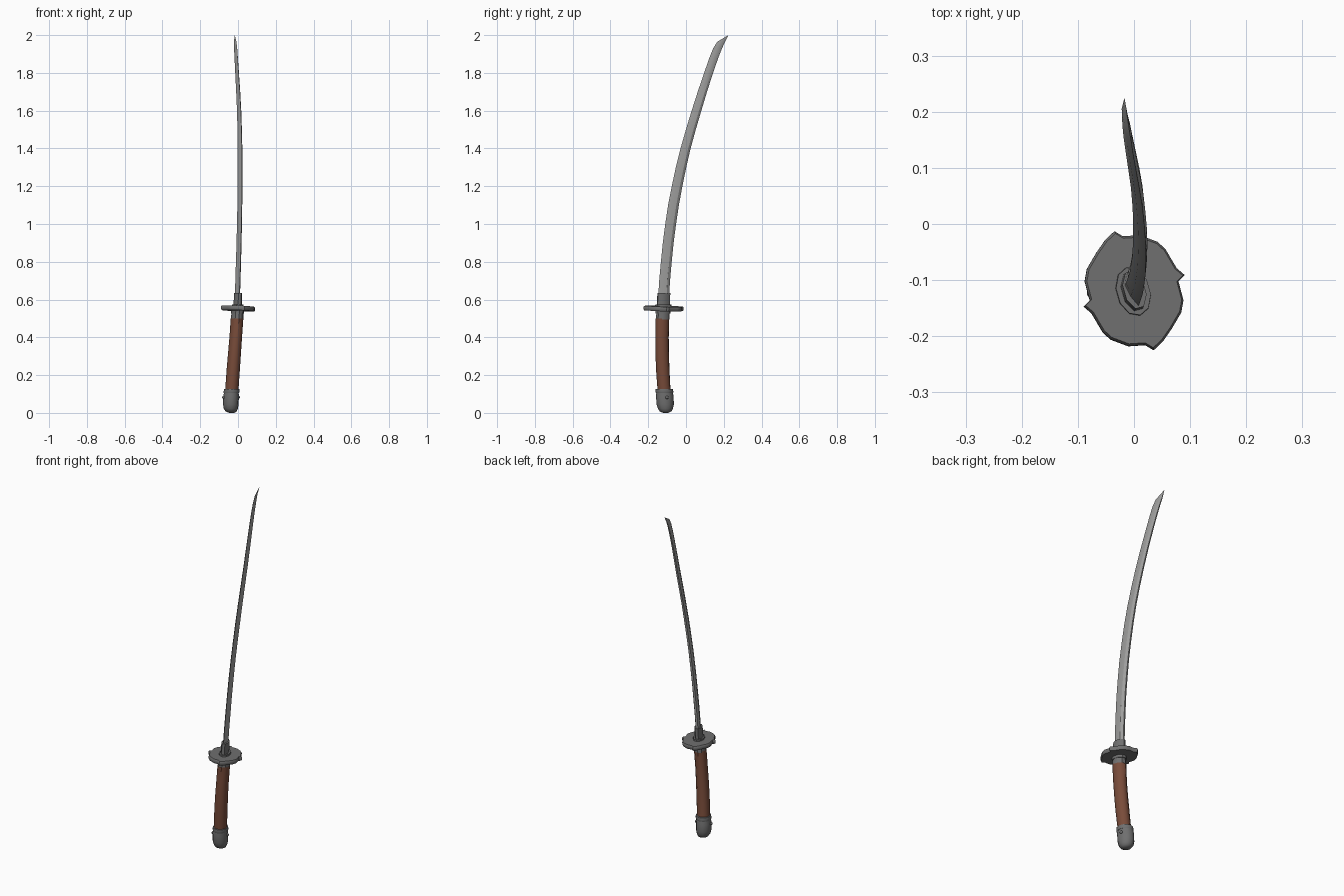
import bpy, bmesh, math
from mathutils import Vector, Matrix

YAW = Matrix.Rotation(math.radians(16), 4, 'Z')   # turn of blade and grip about z


def material(name, rgb):
    m = bpy.data.materials.new(name)
    m.diffuse_color = (*rgb, 1)
    return m


STEEL = material("blade_steel", (0.34, 0.34, 0.335))
IRON = material("dark_iron", (0.16, 0.16, 0.16))
WOOD = material("brown_grip", (0.19, 0.072, 0.042))


def finish(name, bm, mat, angle=35):
    bmesh.ops.recalc_face_normals(bm, faces=bm.faces)
    me = bpy.data.meshes.new(name)
    bm.to_mesh(me)
    bm.free()
    me.materials.append(mat)
    ob = bpy.data.objects.new(name, me)
    bpy.context.collection.objects.link(ob)
    bpy.context.view_layer.objects.active = ob
    ob.select_set(True)
    bpy.ops.object.shade_smooth_by_angle(angle=math.radians(angle))
    ob.select_set(False)
    return ob


def loft(name, profile, rings, mat, angle=35, tip=None):
    """Skin a unit profile through rings of (z, x, y, half_x, half_y)."""
    bm = bmesh.new()
    # tilt each ring square to the path for the fittings; blade rings stay level
    loops = []
    for z, x, y, hx, hy in rings:
        loops.append([bm.verts.new(Vector((x, y, z)) + YAW @ Vector((u * hx, v * hy, 0)))
                      for u, v in profile])
    n = len(profile)
    for a, b in zip(loops, loops[1:]):
        for i in range(n):
            bm.faces.new((a[i], a[(i + 1) % n], b[(i + 1) % n], b[i]))
    bm.faces.new(loops[0])
    if tip:
        t = bm.verts.new(tip)
        for i in range(n):
            bm.faces.new((loops[-1][i], loops[-1][(i + 1) % n], t))
    else:
        bm.faces.new(loops[-1])
    return finish(name, bm, mat, angle)


def ngon(n):
    return [(math.cos(2 * math.pi * (i + .5) / n), math.sin(2 * math.pi * (i + .5) / n))
            for i in range(n)]


# Blade: cutting edge towards -y, ridge, narrow flat spine towards +y
blade_profile = [(0, -1), (0.7, -0.3), (1, 0.45), (0.45, 1),
                 (-0.45, 1), (-1, 0.45), (-0.7, -0.3)]
blade_rings = [
    (0.60, -0.001, -0.120, 0.013, 0.029), (0.70, 0.002, -0.114, 0.013, 0.029),
    (0.80, 0.005, -0.105, 0.013, 0.029), (0.90, 0.008, -0.095, 0.0125, 0.029),
    (1.00, 0.010, -0.082, 0.0125, 0.029), (1.10, 0.012, -0.067, 0.012, 0.029),
    (1.20, 0.013, -0.048, 0.012, 0.0285), (1.30, 0.0135, -0.027, 0.012, 0.028),
    (1.40, 0.013, -0.003, 0.0115, 0.027), (1.50, 0.011, 0.025, 0.011, 0.0265),
    (1.60, 0.008, 0.055, 0.0105, 0.026), (1.70, 0.003, 0.086, 0.010, 0.025),
    (1.80, -0.003, 0.119, 0.009, 0.024), (1.88, -0.008, 0.147, 0.008, 0.024),
    (1.93, -0.011, 0.167, 0.007, 0.024), (1.965, -0.014, 0.186, 0.005, 0.021)]
loft("blade", blade_profile, blade_rings, STEEL, 30, tip=(-0.017, 0.225, 2.0))

# Collar around the blade root, with washers above and below the guard
loft("blade_collar", ngon(8), [(0.555, -0.002, -0.121, 0.021, 0.037),
                               (0.636, 0.001, -0.117, 0.020, 0.036)], IRON)
loft("upper_washer", ngon(10), [(0.550, -0.002, -0.121, 0.031, 0.046),
                                (0.574, -0.001, -0.120, 0.030, 0.044)], IRON)
loft("lower_washer", ngon(10), [(0.525, -0.003, -0.122, 0.033, 0.041),
                                (0.545, -0.002, -0.122, 0.033, 0.041)], IRON)
loft("grip_ferrule", ngon(10), [(0.495, -0.005, -0.124, 0.033, 0.038),
                                (0.530, -0.003, -0.122, 0.031, 0.036)], IRON)

# Guard: lobed plate with four small points, symmetric under a half turn
half = [(-.035, .106), (-.020, .097), (.010, .099), (.042, .087), (.056, .074), (.076, .040),
        (.090, .028), (.079, .017), (.088, -.017), (.084, -.039), (.067, -.068), (.051, -.091)]
outline = half + [(-x, -y) for x, y in half]
tilt = (Matrix.Translation((0, -0.119, 0.553))
        @ Matrix.Rotation(math.radians(2.5), 4, 'Y') @ Matrix.Rotation(math.radians(-2), 4, 'X'))
bm = bmesh.new()
layers = [[bm.verts.new(tilt @ Vector((x * s, y * s, z))) for x, y in outline]
          for z, s in ((-.012, .96), (-.006, 1), (.006, 1), (.012, .96))]
count = len(outline)
for a, b in zip(layers, layers[1:]):
    for i in range(count):
        bm.faces.new((a[i], a[(i + 1) % count], b[(i + 1) % count], b[i]))
bm.faces.new(layers[0])
bm.faces.new(layers[-1])
finish("guard", bm, IRON)

# Grip, bending gently away from the guard
grip_rings = [(0.10, -0.034, -0.114, 0.035, 0.036), (0.16, -0.030, -0.119, 0.035, 0.036),
              (0.23, -0.025, -0.123, 0.035, 0.037), (0.31, -0.019, -0.126, 0.034, 0.037),
              (0.40, -0.012, -0.127, 0.033, 0.037), (0.50, -0.005, -0.125, 0.033, 0.038)]
loft("grip", ngon(10), grip_rings, WOOD, 40)

# Pommel cap with a rim and two side studs
pommel_rings = [(0.000, -0.033, -0.107, 0.014, 0.014), (0.008, -0.036, -0.108, 0.029, 0.031),
                (0.022, -0.038, -0.109, 0.037, 0.040), (0.045, -0.038, -0.110, 0.041, 0.046),
                (0.085, -0.037, -0.112, 0.041, 0.047), (0.118, -0.034, -0.114, 0.037, 0.043)]
loft("pommel", ngon(12), pommel_rings, IRON, 40)
loft("pommel_rim", ngon(12), [(0.104, -0.035, -0.114, 0.040, 0.045),
                              (0.112, -0.034, -0.114, 0.042, 0.048),
                              (0.126, -0.033, -0.115, 0.040, 0.046)], IRON, 40)
for side in (-1, 1):
    bm = bmesh.new()
    place = Vector((-0.037, -0.112, 0.082)) + YAW @ Vector((side * 0.040, 0, 0))
    bmesh.ops.create_icosphere(bm, subdivisions=2, radius=0.009,
                               matrix=Matrix.Translation(place))
    finish("pommel_stud", bm, IRON, 40)
